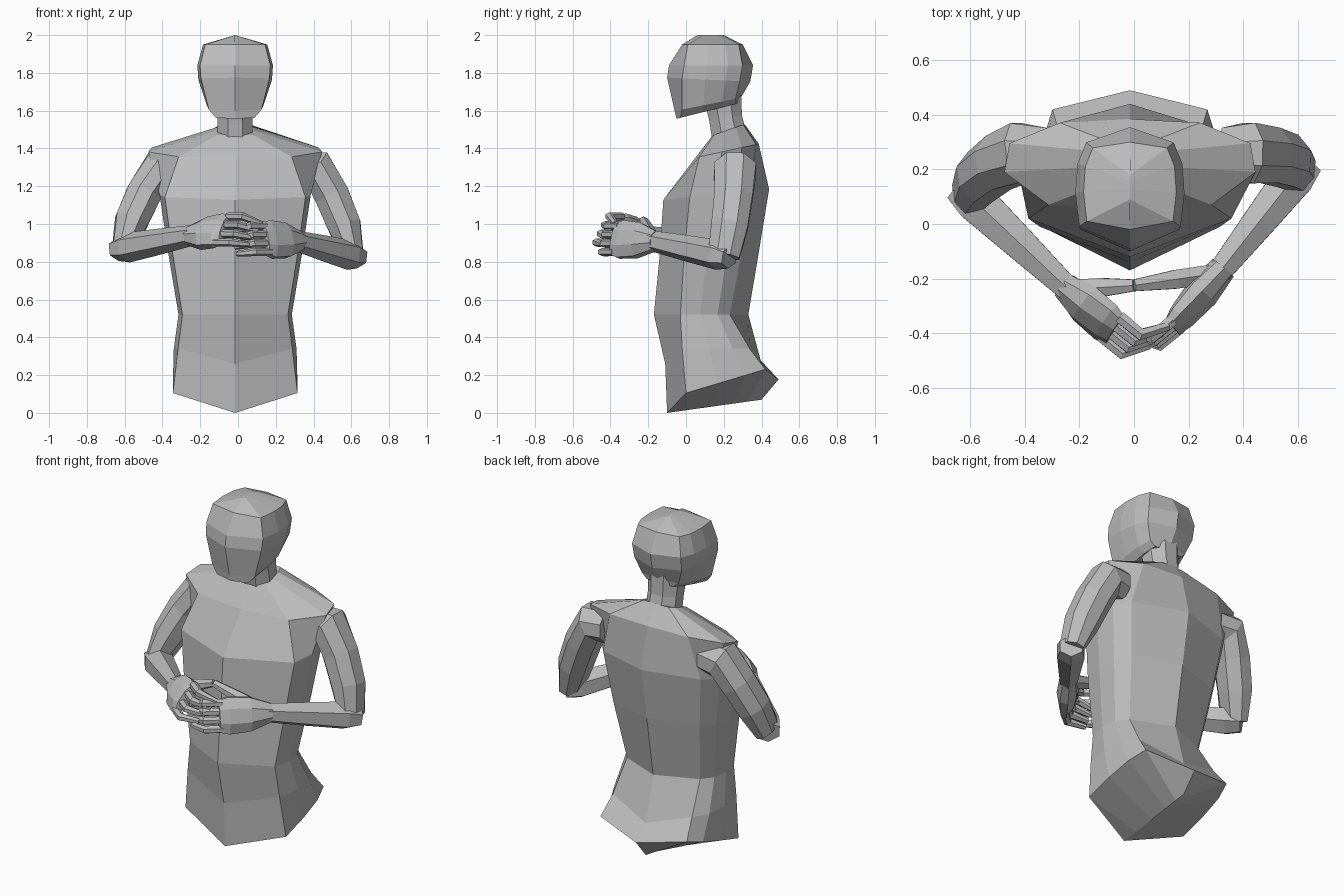
import bpy, bmesh, math
from mathutils import Vector

if bpy.data.objects.get("Cube"):
    bpy.data.objects.remove(bpy.data.objects["Cube"])

MIDLINE = -0.015

grey = bpy.data.materials.new("plain_grey")
grey.use_nodes = True
colour = (0.5, 0.5, 0.5, 1)
grey.diffuse_color = colour
grey.node_tree.nodes["Principled BSDF"].inputs["Base Color"].default_value = colour


def loft(name, rings):
    """Skin a list of equal-length closed rings, flat shaded."""
    bm = bmesh.new()
    rows = [[bm.verts.new(point) for point in ring] for ring in rings]
    count = len(rows[0])
    for low, high in zip(rows, rows[1:]):
        for i in range(count):
            j = (i + 1) % count
            bm.faces.new((low[i], low[j], high[j], high[i]))
    # Rings squeezed to a spine close themselves when merged
    bmesh.ops.remove_doubles(bm, verts=bm.verts, dist=0.001)
    open_edges = [edge for edge in bm.edges if edge.is_boundary]
    bmesh.ops.holes_fill(bm, edges=open_edges)
    bmesh.ops.recalc_face_normals(bm, faces=bm.faces)
    mesh = bpy.data.meshes.new(name)
    bm.to_mesh(mesh)
    bm.free()
    mesh.materials.append(grey)
    bpy.context.collection.objects.link(bpy.data.objects.new(name, mesh))


def section(z, width, front, back, bow=0.08, tilt=0.0, ridge=0.0, corner=0.93):
    """Symmetric body ring: pointed front and back, flanks between the corners.
    bow sets the corners behind the front point, tilt slopes the ring along y,
    ridge lowers the two points on the midline, corner spreads the corners."""
    front_corner = front + bow
    back_corner = back - bow * 0.7
    flank = back_corner - front_corner
    half = [
        (width * corner, front_corner),
        (width, front_corner + flank * 0.4),
        (width * 0.96, front_corner + flank * 0.75),
        (width * corner * 0.86, back_corner),
    ]

    def place(x, y, drop=0.0):
        return (MIDLINE + x, y, z + tilt * y - drop)

    left = [place(x, y) for x, y in half]
    right = [place(-x, y) for x, y in reversed(half)]
    return [place(0, front, ridge)] + left + [place(0, back, ridge)] + right


def tube(name, path, sides=8, up=(0, 0, 1)):
    """Sweep a polygon along (point, half width, half height) stations."""
    points = [station[0] for station in path]
    rings = []
    for i, (point, width, height) in enumerate(path):
        ahead = points[min(i + 1, len(points) - 1)]
        behind = points[max(i - 1, 0)]
        along = (ahead - point).normalized() + (point - behind).normalized()
        across = along.cross(Vector(up)).normalized()
        top = across.cross(along).normalized()
        angles = [math.tau * (k + 0.5) / sides for k in range(sides)]
        rings.append([point + across * width * math.cos(angle)
                      + top * height * math.sin(angle) for angle in angles])
    loft(name, rings)


# Torso, from the closed underside up to the base of the neck
underside = section(z=0.014, width=0, front=-0.1, back=0.4, bow=0.1, tilt=0.14)
hips = section(z=0.105, width=0.33, front=-0.1, back=0.49, bow=0.1, tilt=0.3, ridge=0.075, corner=1)
belly = section(z=0.34, width=0.325, front=-0.11, back=0.4, bow=0.09, ridge=0.08)
waist = section(z=0.52, width=0.3, front=-0.17, back=0.33, bow=0.14)
ribs = section(z=0.84, width=0.355, front=-0.14, back=0.39, bow=0.13, tilt=0.1)
chest = section(z=1.14, width=0.4, front=-0.12, back=0.44, bow=0.14, tilt=0.1)
shoulders = section(z=1.34, width=0.46, front=0.05, back=0.385, bow=0.02, tilt=0.22, corner=0.65)
collar = section(z=1.42, width=0.1, front=0.14, back=0.31, bow=0.01, tilt=0.35)
loft("torso", [underside, hips, belly, waist, ribs, chest, shoulders, collar])

# Neck, leaning forward into the skull
neck_path = [
    (Vector((MIDLINE, 0.23, 1.46)), 0.1, 0.1),
    (Vector((MIDLINE, 0.21, 1.56)), 0.1, 0.095),
    (Vector((MIDLINE, 0.19, 1.7)), 0.11, 0.11),
]
tube("neck", neck_path, up=(0, 1, 0))

# Head, from the closed jaw up to the crown
under_jaw = section(z=1.57, width=0, front=-0.05, back=0.28, bow=0.02, tilt=0.25)
jaw = section(z=1.57, width=0.11, front=-0.05, back=0.28, bow=0.02, tilt=0.25)
cheeks = section(z=1.61, width=0.15, front=-0.06, back=0.29, bow=0.04, tilt=0.2)
eyes = section(z=1.77, width=0.195, front=-0.1, back=0.34, tilt=-0.05)
brow = section(z=1.84, width=0.2, front=-0.09, back=0.355)
crown = section(z=1.95, width=0.17, front=-0.02, back=0.3, bow=0.03)
peak = section(z=2, width=0, front=0.06, back=0.2, bow=0.03)
loft("head", [under_jaw, jaw, cheeks, eyes, brow, crown, peak])


def build_arm(label, side, elbow, wrist, knuckles, lean):
    """Arm, palm, fingers and thumb; side is +1 for left and -1 for right,
    lean tips the knuckle row over the body."""
    shoulder = Vector((side * 0.42, 0.26, 1.29))
    outward = Vector((side, 0, 0))
    bulge = Vector((side * 0.02, 0.01, 0))

    # Upper arm, rooted inside the torso
    tube(label + "_upper_arm", [
        (shoulder - outward * 0.1, 0.1, 0.1),
        (shoulder, 0.11, 0.12),
        (shoulder.lerp(elbow, 0.3) + bulge, 0.1, 0.11),
        (shoulder.lerp(elbow, 0.65) + bulge, 0.095, 0.105),
        (elbow, 0.06, 0.09),
    ], up=(0, 1, 0))

    # Forearm, with a blunt elbow end
    tube(label + "_forearm", [
        (elbow.lerp(wrist, -0.08), 0.07, 0.06),
        (elbow.lerp(wrist, 0.08), 0.085, 0.08),
        (elbow.lerp(wrist, 0.5), 0.07, 0.07),
        (wrist, 0.05, 0.055),
    ], sides=6)

    # Palm
    row = Vector((-side * lean, lean, 1))
    tube(label + "_palm", [
        (wrist.lerp(knuckles, -0.1), 0.05, 0.055),
        (wrist.lerp(knuckles, 0.35), 0.06, 0.1),
        (wrist.lerp(knuckles, 0.8), 0.045, 0.11),
        (knuckles, 0.03, 0.095),
    ], up=row)

    # Fingers stacked downward from the index, curling over the other hand
    for i, finger in enumerate(("index", "middle", "ring", "little")):
        base = knuckles + row * (0.07 - 0.046 * i)
        bend = base + Vector((-side * 0.06, -0.05, 0))
        tip = bend + Vector((-side * 0.1, 0.03, 0.01 * i - 0.04))
        tube(label + "_" + finger + "_finger", [
            (base - (bend - base) * 0.3, 0.025, 0.022),
            (bend, 0.025, 0.022),
            (tip, 0.018, 0.015),
        ], sides=6)

    # Thumb, reaching to the midline behind the fingers
    thumb_tip = Vector((0, -0.225, 1.02))
    tube(label + "_thumb", [
        (wrist, 0.04, 0.045),
        (wrist.lerp(thumb_tip, 0.5), 0.04, 0.035),
        (thumb_tip, 0.025, 0.02),
    ], sides=6)


build_arm("left", 1, lean=0.2,
          elbow=Vector((0.61, 0.2, 0.83)),
          wrist=Vector((0.31, -0.18, 0.91)),
          knuckles=Vector((0.14, -0.38, 0.92)))
build_arm("right", -1, lean=0.5,
          elbow=Vector((-0.61, 0.11, 0.87)),
          wrist=Vector((-0.24, -0.24, 0.94)),
          knuckles=Vector((-0.07, -0.39, 0.97)))
